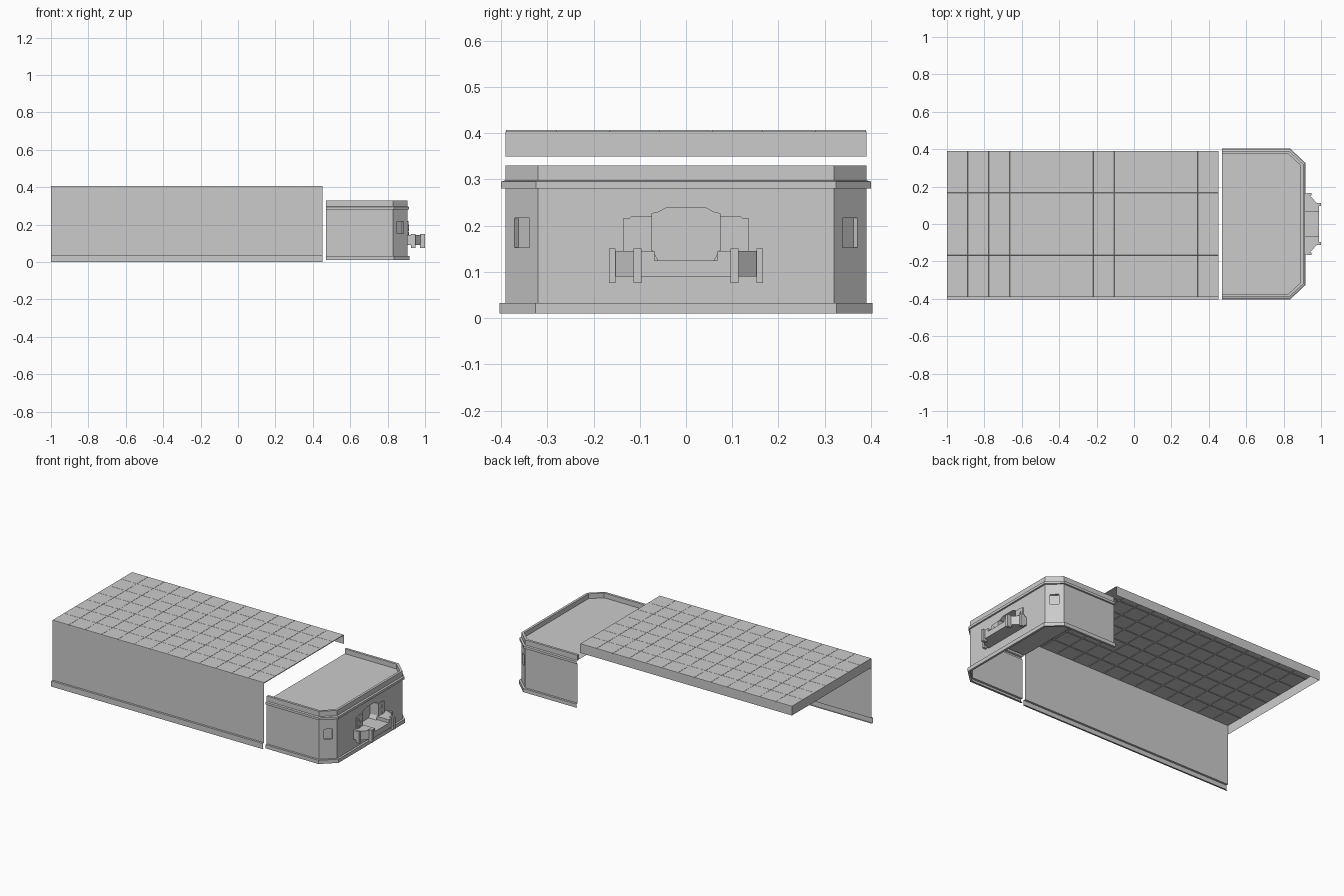
import bpy, bmesh
from mathutils import Vector

cube = bpy.data.objects.get("Cube")
if cube:
    bpy.data.objects.remove(cube)

grey = bpy.data.materials.new("light_grey")
grey.use_nodes = True
grey.diffuse_color = (0.6, 0.6, 0.6, 1)
grey.node_tree.nodes["Principled BSDF"].inputs["Base Color"].default_value = (0.6, 0.6, 0.6, 1)


def finish(name, bm, normals=False):
    if normals:
        bmesh.ops.recalc_face_normals(bm, faces=bm.faces)
    mesh = bpy.data.meshes.new(name)
    bm.to_mesh(mesh)
    bm.free()
    mesh.materials.append(grey)
    obj = bpy.data.objects.new(name, mesh)
    bpy.context.collection.objects.link(obj)
    return obj


def loft(bm, rows, skip=()):
    """Bridge rows of points with quads; skip holds (row, column) left open."""
    grid = [[bm.verts.new(p) for p in row] for row in rows]
    for r in range(len(grid) - 1):
        for c in range(len(grid[r]) - 1):
            if (r, c) not in skip:
                a, b = grid[r], grid[r + 1]
                bm.faces.new((a[c], a[c + 1], b[c + 1], b[c]))
    return grid


def prism(name, points, offset):
    """Solid from a flat outline pushed along offset."""
    bm = bmesh.new()
    face = bm.faces.new([bm.verts.new(p) for p in points])
    moved = bmesh.ops.extrude_face_region(bm, geom=[face])["geom"]
    verts = [v for v in moved if isinstance(v, bmesh.types.BMVert)]
    bmesh.ops.translate(bm, verts=verts, vec=offset)
    return finish(name, bm, True)


def slab(name, outline, z0, z1):
    return prism(name, [(x, y, z0) for x, y in outline], (0, 0, z1 - z0))


def box(name, x, y, z):
    return slab(name, [(x[0], y[0]), (x[1], y[0]), (x[1], y[1]), (x[0], y[1])], *z)


def pocket_panel(name, a, b, z0, z1, hole, depth):
    """Upright wall from a to b with a recess; hole is (distance from middle, z)."""
    a, b = Vector((*a, 0)), Vector((*b, 0))
    mid, along = (a + b) / 2, (b - a).normalized()
    inward = Vector((-along.y, along.x, 0)) * depth
    bm = bmesh.new()
    outer = [bm.verts.new(p + Vector((0, 0, z))) for p, z in ((a, z0), (b, z0), (b, z1), (a, z1))]
    rim = [bm.verts.new(mid + along * u + Vector((0, 0, z))) for u, z in hole]
    edges = []
    for loop in (outer, rim):
        edges += [bm.edges.new((loop[i - 1], loop[i])) for i in range(len(loop))]
    bmesh.ops.triangle_fill(bm, edges=edges, use_beauty=True, normal=-inward)
    deep = [bm.verts.new(v.co + inward) for v in rim]
    for i in range(len(rim)):
        bm.faces.new((rim[i - 1], rim[i], deep[i], deep[i - 1]))
    bm.faces.new(deep)
    bmesh.ops.dissolve_limit(bm, angle_limit=0.01, verts=bm.verts, edges=bm.edges)
    return finish(name, bm, True)


# Tiled deck
X0, X1, Y = -1.0, 0.453, 0.39
COLS, ROWS = 13, 7
bm = bmesh.new()
loft(bm, [[(X0 + (X1 - X0) * c / COLS, -Y + 2 * Y * r / ROWS, 0.403)
           for c in range(COLS + 1)] for r in range(ROWS + 1)])
bmesh.ops.inset_individual(bm, faces=bm.faces[:], thickness=0.002, depth=0)
tiles = [f for f in bm.faces if f.calc_area() > 0.005]
bmesh.ops.inset_individual(bm, faces=tiles, thickness=0.001, depth=0.004)
finish("tiled_deck", bm)

# Deck skirt along the back and the far end
bm = bmesh.new()
loft(bm, [[(X1, Y, z), (X0, Y, z), (X0, -Y, z)] for z in (0.35, 0.403)])
finish("deck_skirt", bm)

# Long side wall with its bottom ledge
bm = bmesh.new()
profile = [(Y, 0.403), (Y, 0.035), (0.403, 0.035), (0.403, 0), (0.393, 0)]
loft(bm, [[(x, -y, z) for x in (X0, X1)] for y, z in profile])
finish("side_wall", bm)


# Cabin shell: three-sided outline with cut corners, open to the deck
def outline(d):
    half = [(0.47, Y + d), (0.83 + 0.41 * d, Y + d), (0.905 + d, 0.32 + 0.41 * d)]
    return [(x, -y) for x, y in half] + half[::-1]


shell = [(0, 0.01), (0.013, 0.01), (0.013, 0.033), (0, 0.033), (0, 0.28), (0.01, 0.28),
         (0.01, 0.295), (0, 0.298), (0, 0.33), (-0.015, 0.33), (-0.015, 0.3)]
bm = bmesh.new()
rings = loft(bm, [[(x, y, z) for x, y in outline(d)] for d, z in shell],
             skip={(3, 1), (3, 2), (3, 3)})
bm.faces.new(rings[-1])
# close the open ends of the parapet
for c in (0, -1):
    bm.faces.new([rings[r][c] for r in (7, 8, 9, 10)])
finish("cabin_shell", bm)

# Corner panels with small window recesses
wall = outline(0)
window = [(-0.024, 0.153), (0.024, 0.153), (0.024, 0.217), (-0.024, 0.217)]
for name, i in (("front_corner_panel", 1), ("back_corner_panel", 3)):
    pocket_panel(name, wall[i], wall[i + 1], 0.033, 0.28, window, 0.012)

# End wall with the coupling pocket
right = [(0.06, 0.125), (0.073, 0.147), (0.073, 0.226), (0.06, 0.229), (0.042, 0.239)]
pocket = right + [(-u, z) for u, z in right[::-1]]
pocket_panel("end_wall", wall[2], wall[3], 0.033, 0.28, pocket, 0.05)

# Coupling, mirrored across the centre
for s, side in ((-1, "front"), (1, "back")):
    plate = [(0.074, 0.145), (0.135, 0.145), (0.135, 0.216), (0.122, 0.216), (0.118, 0.22), (0.074, 0.22)]
    prism(side + "_mount_plate", [(0.905, s * y, z) for y, z in plate], (0.006, 0, 0))
    for y, z in ((0.112, 0.194), (0.096, 0.174), (0.112, 0.152)):
        for w, h in ((0.008, 0.003), (0.003, 0.008)):
            box(side + "_bolt", (0.911, 0.914), (s * y - w, s * y + w), (z - h, z + h))
    arm = [(0.905, 0.162), (0.932, 0.162), (0.988, 0.1), (0.988, 0.068), (0.905, 0.068)]
    slab(side + "_bumper_arm", [(x, s * y) for x, y in arm], 0.09, 0.145)
    for name, x, y in (("outer", (0.925, 0.948), (0.152, 0.166)),
                       ("inner", (0.972, 1.0), (0.096, 0.113))):
        box(f"{side}_{name}_bracket", x, sorted((s * y[0], s * y[1])), (0.076, 0.15))
box("bumper_centre", (0.905, 0.988), (-0.068, 0.068), (0.09, 0.125))
